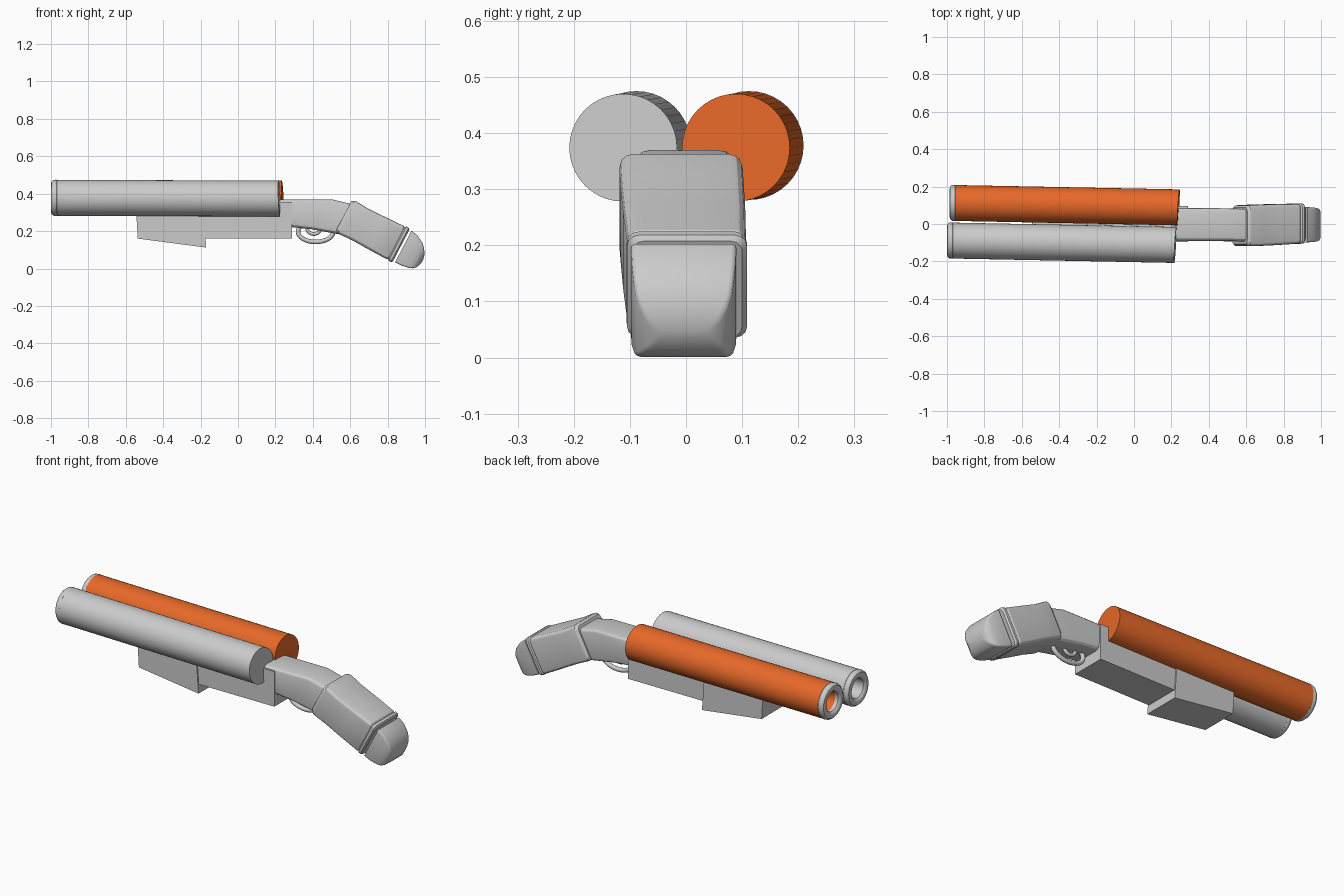
import bpy, bmesh, math
from mathutils import Vector, Matrix

if "Cube" in bpy.data.objects:
    bpy.data.objects.remove(bpy.data.objects["Cube"])


def material(name, rgb):
    m = bpy.data.materials.new(name)
    m.diffuse_color = (*rgb, 1)
    m.use_nodes = True
    m.node_tree.nodes["Principled BSDF"].inputs["Base Color"].default_value = m.diffuse_color
    return m


GREY = material("grey", (0.6, 0.6, 0.6))
ORANGE = material("orange", (0.8, 0.14, 0.022))


def make(name, bm, mats, smooth=35):
    bmesh.ops.recalc_face_normals(bm, faces=bm.faces)
    me = bpy.data.meshes.new(name)
    bm.to_mesh(me)
    bm.free()
    ob = bpy.data.objects.new(name, me)
    bpy.context.collection.objects.link(ob)
    for m in mats:
        me.materials.append(m)
    if smooth:
        bpy.ops.object.select_all(action='DESELECT')
        bpy.context.view_layer.objects.active = ob
        ob.select_set(True)
        bpy.ops.object.shade_smooth_by_angle(angle=math.radians(smooth))
    return ob


def skin(bm, rings):
    """Bridge successive point rings and cap both ends; returns faces per band."""
    vs = [[bm.verts.new(p) for p in r] for r in rings]
    n = len(vs[0])
    bands = []
    for a, b in zip(vs, vs[1:]):
        bands.append([bm.faces.new((a[i], a[(i + 1) % n], b[(i + 1) % n], b[i])) for i in range(n)])
    bm.faces.new(vs[0])
    bm.faces.new(vs[-1])
    return bands


def barrel(name, front, rear, mat):
    """Turned tube with a rounded grey muzzle ring, open bore and slanted rear end."""
    front, rear = Vector(front), Vector(rear)
    L = (rear - front).length
    # (distance from muzzle, radius), bore first
    prof = [(0.25, 0.052), (0.03, 0.052), (0.012, 0.054), (0.003, 0.062), (0, 0.074),
            (0.003, 0.087), (0.012, 0.095), (0.022, 0.097), (0.03, 0.095),
            (0.031, 0.096), (L, 0.096)]
    d = (rear - front).normalized()
    bm = bmesh.new()
    rings = []
    for s, r in prof:
        ring = []
        for i in range(40):
            a = math.tau * i / 40
            off = Vector((0, math.cos(a) * r, math.sin(a) * r))
            if s == L:
                off.x = 0.06 * off.y - 0.04 * off.z
            ring.append(front + d * s + off)
        rings.append(ring)
    for k, band in enumerate(skin(bm, rings)):
        for f in band:
            f.material_index = 1 if 1 <= k <= 8 else 0
    return make(name, bm, [mat, GREY])


def section(x, y, z, tilt, hw, up, down, r):
    """Rounded rectangle across an axis tilted down by tilt degrees."""
    t = math.radians(tilt)
    u = Vector((math.sin(t), 0, math.cos(t)))
    pts = []
    corners = [(hw - r, up - r, 0), (-hw + r, up - r, 90),
               (-hw + r, -down + r, 180), (hw - r, -down + r, 270)]
    for cy, ch, a0 in corners:
        for k in range(4):
            a = math.radians(a0 + 30 * k)
            h = ch + r * math.sin(a)
            pts.append(Vector((x, y + cy + r * math.cos(a), z)) + u * h)
    return pts


def loft(name, sections, smooth=35):
    bm = bmesh.new()
    skin(bm, [section(*s) for s in sections])
    return make(name, bm, [GREY], smooth)


def slab(name, profile, hw):
    """Side profile in x, z pulled out to both sides."""
    bm = bmesh.new()
    skin(bm, [[(x, y, z) for x, z in profile] for y in (-hw, hw)])
    return make(name, bm, [GREY], 0)


def rod(name, pts, radius, closed):
    """Round bar swept along points in the x, z plane."""
    bm = bmesh.new()
    n = len(pts)
    rings = []
    for i in range(n):
        a = pts[i - 1] if closed or i else pts[0]
        b = pts[(i + 1) % n] if closed or i < n - 1 else pts[-1]
        nrm = Vector((-(b[1] - a[1]), 0, b[0] - a[0])).normalized()
        c = Vector((pts[i][0], 0, pts[i][1]))
        rings.append([bm_vert for bm_vert in
                      (c + radius * (nrm * math.cos(t) + Vector((0, math.sin(t), 0)))
                       for t in (math.tau * k / 12 for k in range(12)))])
    if closed:
        vs = [[bm.verts.new(p) for p in r] for r in rings]
        for i in range(n):
            p, q = vs[i], vs[(i + 1) % n]
            for k in range(12):
                bm.faces.new((p[k], p[(k + 1) % 12], q[(k + 1) % 12], q[k]))
    else:
        skin(bm, rings)
    return make(name, bm, [GREY])


# Twin barrels, very slightly turned
barrel("barrel_right", (-1.0, -0.088, 0.378), (0.221, -0.112, 0.374), GREY)
barrel("barrel_left", (-0.986, 0.113, 0.378), (0.238, 0.089, 0.374), ORANGE)

# Receiver block and wedge-shaped fore-end
slab("receiver", [(-0.25, 0.16), (0.29, 0.16), (0.29, 0.355), (-0.25, 0.355)], 0.096)
slab("fore_end", [(-0.546, 0.33), (-0.536, 0.16), (-0.17, 0.112), (-0.186, 0.33)], 0.103)

# Neck running back and bending down into the grip
loft("neck", [
    (0.20, -0.002, 0.30, 0, 0.088, 0.07, 0.07, 0.025),
    (0.445, -0.003, 0.29, 36, 0.087, 0.098, 0.098, 0.025),
    (0.60, -0.008, 0.255, 27, 0.087, 0.092, 0.085, 0.025)], 25)

# Grip: axis helper places sections along the sloping centre line
TILT = 27.5
AX = (math.cos(math.radians(TILT)), -math.sin(math.radians(TILT)))


def at(s, hw, up, down, r):
    return (0.565 + AX[0] * s, -0.010 + 0.035 * s, 0.282 + AX[1] * s, TILT, hw, up, down, r)


loft("grip", [
    at(0.0, 0.098, 0.088, 0.086, 0.02),
    at(0.014, 0.108, 0.098, 0.097, 0.022),
    at(0.03, 0.110, 0.099, 0.098, 0.022),
    at(0.10, 0.110, 0.094, 0.095, 0.022),
    at(0.20, 0.109, 0.097, 0.098, 0.022),
    at(0.31, 0.106, 0.100, 0.100, 0.022),
    at(0.322, 0.100, 0.094, 0.094, 0.02)], 25)
loft("grip_band", [
    at(0.316, 0.100, 0.094, 0.094, 0.02),
    at(0.324, 0.107, 0.104, 0.102, 0.022),
    at(0.338, 0.107, 0.104, 0.102, 0.022),
    at(0.346, 0.098, 0.096, 0.096, 0.02)], 25)

# Rounded butt cap: (distance, half width, up, down)
cap = [(0, .094, .093, .098), (.04, .093, .085, .097), (.08, .089, .063, .090),
       (.098, .085, .045, .083), (.111, .078, .028, .072), (.121, .066, .008, .055),
       (.127, .048, -.014, .034)]
loft("butt_cap", [(0.885 + AX[0] * s, -0.004, 0.12 + AX[1] * s, TILT, hw, up, dn, 0.009)
                  for s, hw, up, dn in cap], 50)

# Trigger guard ring and hooked trigger
rod("trigger_guard", [(0.415 + 0.094 * math.cos(a), 0.197 + 0.055 * math.sin(a))
                      for a in (math.tau * i / 32 for i in range(32))], 0.012, True)
rod("trigger", [(0.405 + 0.036 * math.cos(a), 0.218 + 0.034 * math.sin(a))
                for a in (math.radians(150 + 20 * i) for i in range(11))], 0.010, False)
